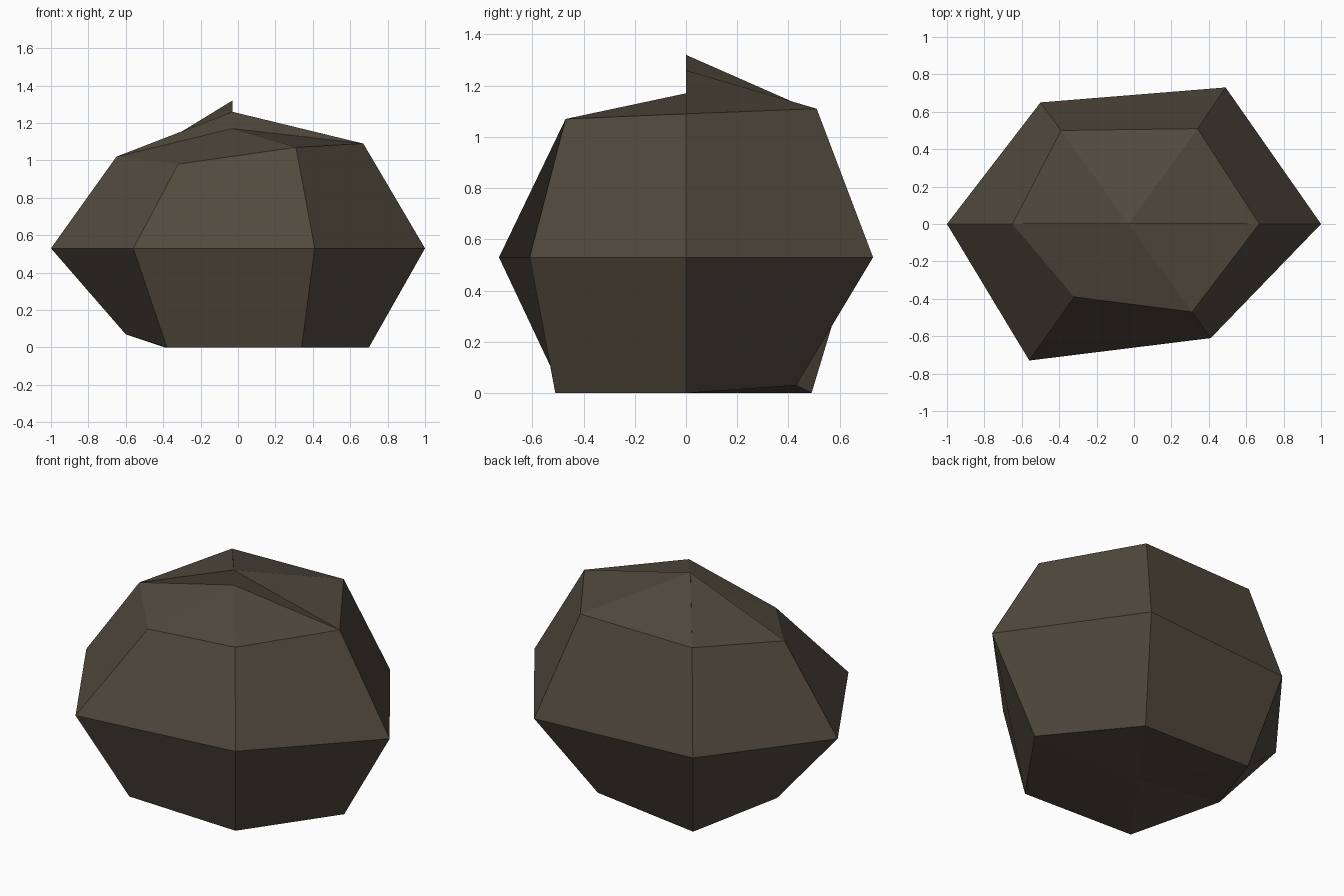
import bpy, bmesh

if "Cube" in bpy.data.objects:
    bpy.data.objects.remove(bpy.data.objects["Cube"])

# Rings run counter-clockwise from +x: right, back right, back left, left, front left, front right
BASE = [(.70, 0, 0), (.28, .43, .03), (-.39, .49, 0), (-.60, 0, .07), (-.38, -.48, 0), (.34, -.51, 0)]
WAIST = [(1, 0, .53), (.49, .73, .53), (-.50, .65, .53), (-1, 0, .53), (-.56, -.73, .53), (.41, -.61, .53)]
SHOULDER = [(.67, 0, 1.09), (.34, .51, 1.11), (-.39, .50, 1.10), (-.65, 0, 1.02), (-.32, -.39, .98), (.31, -.47, 1.07)]
AXIS_X = -.03

stone = bpy.data.materials.new("dark_stone")
stone.diffuse_color = (.084, .068, .048, 1)
stone.use_nodes = True
stone.node_tree.nodes["Principled BSDF"].inputs["Base Color"].default_value = stone.diffuse_color

bm = bmesh.new()
base, waist, shoulder = [[bm.verts.new(p) for p in ring] for ring in (BASE, WAIST, SHOULDER)]
bottom, low, mid, high = [bm.verts.new((AXIS_X, 0, z)) for z in (0, 1.17, 1.26, 1.32)]

# Six sides: flat underside, lower wall, upper wall and cap
for i in range(6):
    j = (i + 1) % 6
    bm.faces.new((base[j], base[i], bottom))
    bm.faces.new((base[i], base[j], waist[j], waist[i]))
    bm.faces.new((waist[i], waist[j], shoulder[j], shoulder[i]))
    bm.faces.new((shoulder[i], shoulder[j], mid if i < 3 else low))

# Broken step across the top, and a thin upright sliver towards the back left
bm.faces.new((shoulder[0], mid, low))
bm.faces.new((low, mid, shoulder[3]))
bm.faces.new((shoulder[2], high, mid))

mesh = bpy.data.meshes.new("rock")
bm.to_mesh(mesh)
bm.free()
mesh.materials.append(stone)
rock = bpy.data.objects.new("rock", mesh)
bpy.context.collection.objects.link(rock)
